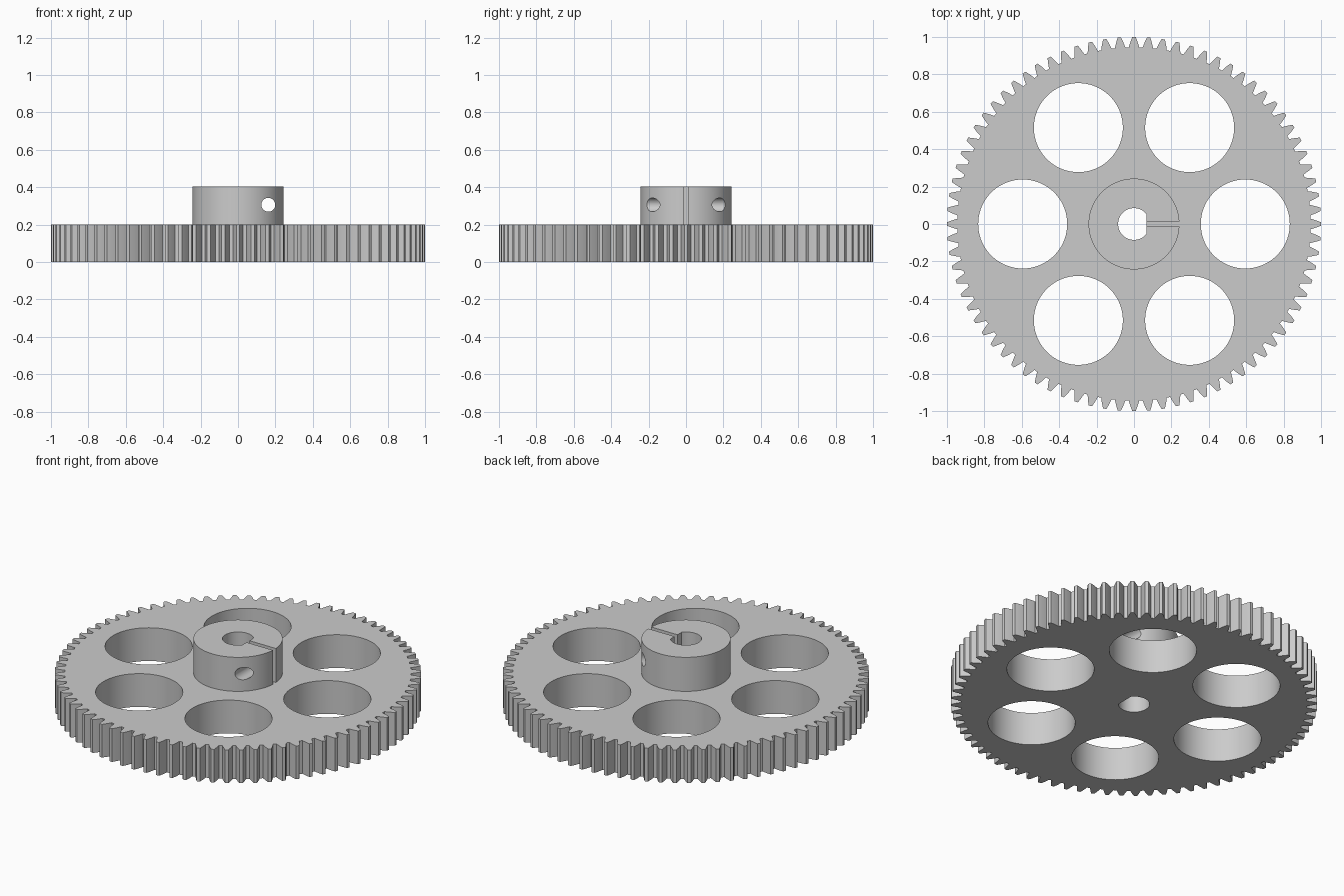
import bpy, bmesh, math

cube = bpy.data.objects.get("Cube")
if cube:
    bpy.data.objects.remove(cube, do_unlink=True)

TEETH = 80
PLATE_H, TOP = 0.2, 0.405
HUB_R, BORE_R, BORE_FLAT, SLOT = 0.243, 0.085, 0.066, 0.0135

grey = bpy.data.materials.new("light grey")
grey.use_nodes = True
grey.diffuse_color = (0.6, 0.6, 0.6, 1)
grey.node_tree.nodes["Principled BSDF"].inputs["Base Color"].default_value = (0.6, 0.6, 0.6, 1)


def arc(r, start, end, n, cx=0, cy=0):
    """Points on an arc, both ends included."""
    angles = [start + (end - start) * i / n for i in range(n + 1)]
    return [(cx + r * math.cos(a), cy + r * math.sin(a)) for a in angles]


def extrude_outlines(name, outlines, z0, z1):
    """Fill closed outlines (inner ones become holes) and extrude them."""
    curve = bpy.data.curves.new(name + "_outline", "CURVE")
    curve.dimensions = "2D"
    curve.fill_mode = "BOTH"
    curve.extrude = (z1 - z0) / 2
    for points in outlines:
        spline = curve.splines.new("POLY")
        spline.points.add(len(points) - 1)
        for p, (x, y) in zip(spline.points, points):
            p.co = (x, y, 0, 1)
        spline.use_cyclic_u = True
    helper = bpy.data.objects.new(name + "_outline", curve)
    bpy.context.collection.objects.link(helper)
    bpy.context.view_layer.update()
    mesh = bpy.data.meshes.new_from_object(
        helper.evaluated_get(bpy.context.evaluated_depsgraph_get()))
    bpy.data.objects.remove(helper, do_unlink=True)
    bm = bmesh.new()
    bm.from_mesh(mesh)
    bmesh.ops.remove_doubles(bm, verts=bm.verts, dist=1e-5)
    bmesh.ops.translate(bm, verts=bm.verts, vec=(0, 0, (z0 + z1) / 2))
    bmesh.ops.recalc_face_normals(bm, faces=bm.faces)
    bm.to_mesh(mesh)
    bm.free()
    mesh.name = name
    mesh.materials.clear()
    mesh.materials.append(grey)
    obj = bpy.data.objects.new(name, mesh)
    bpy.context.collection.objects.link(obj)
    return obj


def shade(obj):
    bpy.ops.object.select_all(action="DESELECT")
    obj.select_set(True)
    bpy.context.view_layer.objects.active = obj
    bpy.ops.object.shade_smooth_by_angle(angle=math.radians(25))


# Toothed rim: (radius, half width) up one flank, mirrored down the other
flank = [(0.945, 0.028), (0.957, 0.0245), (0.976, 0.0185), (0.99, 0.013), (1.0, 0.009)]
tooth = [(r, -w) for r, w in flank] + [(r, w) for r, w in reversed(flank)]
rim = []
for i in range(TEETH):
    for r, w in tooth:
        a = math.tau * i / TEETH + w / r
        rim.append((r * math.cos(a), r * math.sin(a)))

# D-shaped bore and six lightening holes
b = math.acos(BORE_FLAT / BORE_R)
bore = arc(BORE_R, b, math.tau - b, 48)
holes = []
for i in range(6):
    a = math.tau * i / 6
    holes.append(arc(0.238, 0, math.tau, 72, 0.595 * math.cos(a), 0.595 * math.sin(a))[:-1])
plate = extrude_outlines("gear_plate", [rim, bore] + holes, 0, PLATE_H)
shade(plate)

# Hub: a ring split by a narrow clamping slot
s = math.asin(SLOT / HUB_R)
ring = arc(HUB_R, s, math.tau - s, 96)
ring += [(BORE_FLAT, -SLOT)] + bore[::-1] + [(BORE_FLAT, SLOT)]
hub = extrude_outlines("clamping_hub", [ring], PLATE_H, TOP)

# Clamp screw hole across the slot
bpy.ops.mesh.primitive_cylinder_add(vertices=40, radius=0.037, depth=1,
                                    location=(0.162, 0, 0.306), rotation=(math.pi / 2, 0, 0))
cutter = bpy.context.object
cutter.name = "screw_hole_cutter"
cutter.hide_render = True
cutter.data.materials.append(grey)
cut = hub.modifiers.new("screw_hole", "BOOLEAN")
cut.operation = "DIFFERENCE"
cut.solver = "EXACT"
cut.object = cutter
bpy.context.view_layer.objects.active = hub
bpy.ops.object.modifier_apply(modifier=cut.name)
bpy.data.objects.remove(cutter, do_unlink=True)
shade(hub)
